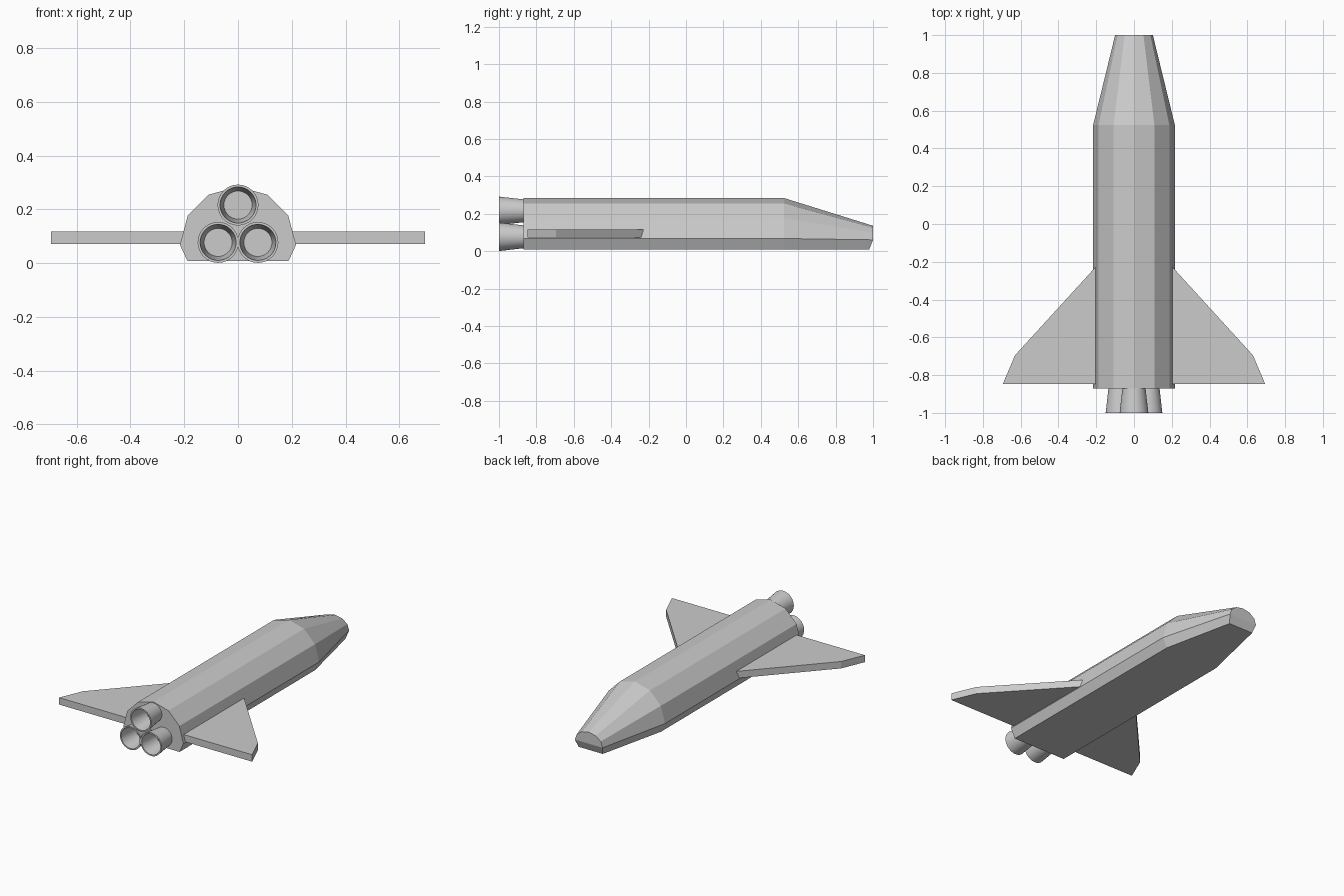
import bpy, bmesh
from math import sin, cos, pi, radians

if "Cube" in bpy.data.objects:
    bpy.data.objects.remove(bpy.data.objects["Cube"])


def make_object(name, bm):
    bmesh.ops.recalc_face_normals(bm, faces=bm.faces)
    mesh = bpy.data.meshes.new(name)
    bm.to_mesh(mesh)
    bm.free()
    ob = bpy.data.objects.new(name, mesh)
    bpy.context.collection.objects.link(ob)
    return ob


def bridge(bm, a, b):
    n = len(a)
    for i in range(n):
        j = (i + 1) % n
        bm.faces.new((a[i], a[j], b[j], b[i]))


# Fuselage: half of a 12-sided section with a flat belly, tapering to the nose
def section(y, rx, rz, zc, belly_x, belly_z, belly_y):
    pts = [(rx * cos(i * pi / 6), y, zc + rz * sin(i * pi / 6)) for i in range(7)]
    return pts + [(-belly_x, belly_y, belly_z), (belly_x, belly_y, belly_z)]


bm = bmesh.new()
sections = [
    section(-0.87, 0.216, 0.216, 0.068, 0.188, 0.008, -0.87),
    section(0.525, 0.216, 0.216, 0.068, 0.188, 0.008, 0.525),
    section(1.0, 0.100, 0.075, 0.061, 0.087, 0.010, 0.98),
]
rings = [[bm.verts.new(p) for p in s] for s in sections]
for a, b in zip(rings, rings[1:]):
    bridge(bm, a, b)
bm.faces.new(rings[0])
bm.faces.new(rings[-1][:7])                                   # upper nose cap
bm.faces.new([rings[-1][i] for i in (0, 6, 7, 8)])            # slanted lower cap
make_object("fuselage", bm)

# Wings: one flat slab outline, mirrored
outline = [(0.19, -0.213), (0.63, -0.695), (0.695, -0.848), (0.19, -0.848)]
for name, side in (("right_wing", 1), ("left_wing", -1)):
    bm = bmesh.new()
    low, high = [[bm.verts.new((side * x, y, z)) for x, y in outline]
                 for z in (0.072, 0.117)]
    bridge(bm, low, high)
    bm.faces.new(low)
    bm.faces.new(high)
    make_object(name, bm)


# Engine nozzles: hollow flared tubes ending on the fuselage's rear face
def nozzle(name, x, z, seg=32):
    bm = bmesh.new()
    profile = [(0.052, -0.868), (0.061, -0.868), (0.076, -1.0), (0.067, -1.0)]
    loops = [[bm.verts.new((x + r * cos(2 * pi * i / seg), y,
                            z + r * sin(2 * pi * i / seg))) for i in range(seg)]
             for r, y in profile]
    for k in range(4):
        bridge(bm, loops[k], loops[(k + 1) % 4])
    ob = make_object(name, bm)
    bpy.ops.object.select_all(action='DESELECT')
    ob.select_set(True)
    bpy.context.view_layer.objects.active = ob
    bpy.ops.object.shade_smooth_by_angle(angle=radians(30))


nozzle("top_nozzle", 0, 0.216)
nozzle("right_nozzle", 0.074, 0.077)
nozzle("left_nozzle", -0.074, 0.077)
